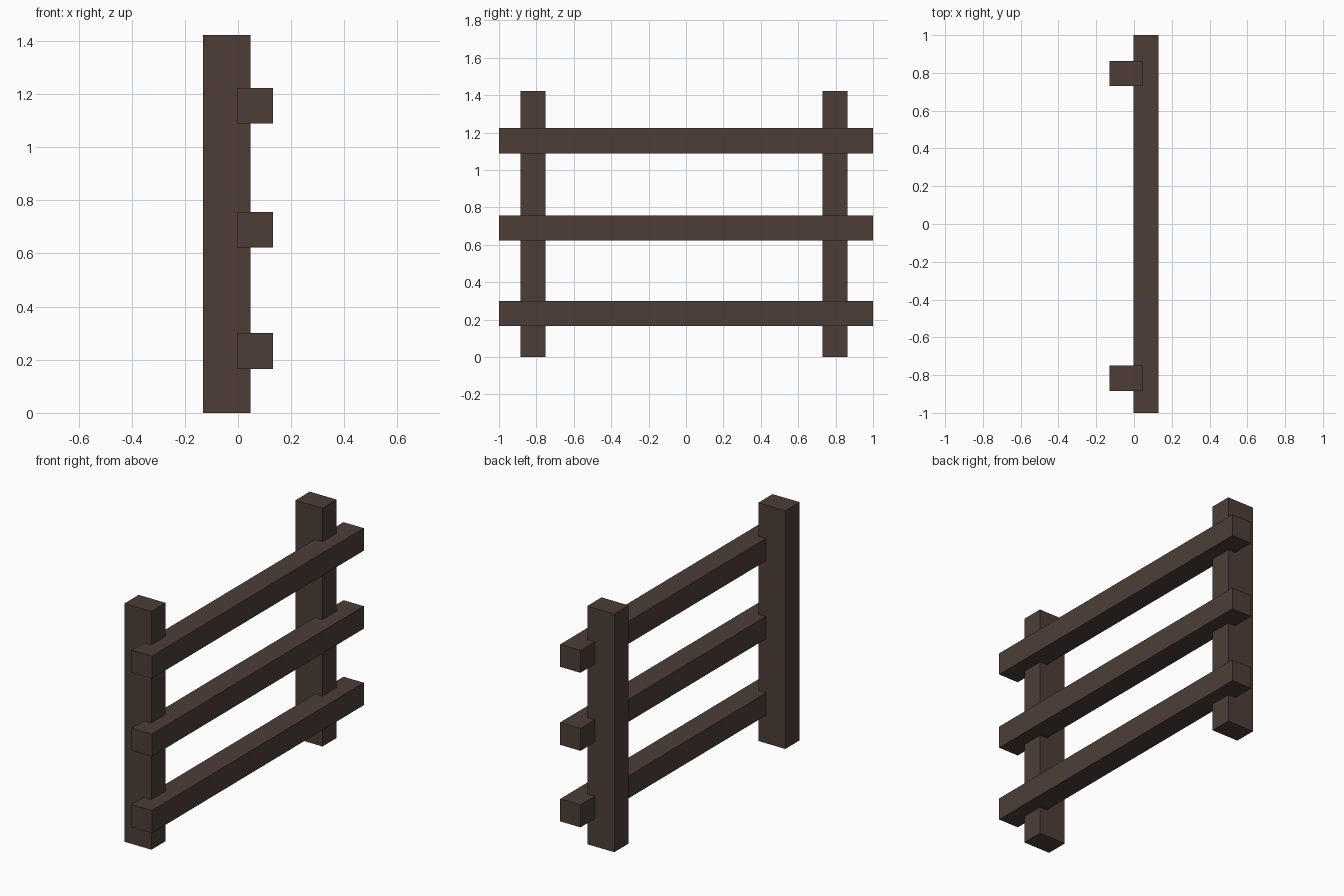
import bpy

if "Cube" in bpy.data.objects:
    bpy.data.objects.remove(bpy.data.objects["Cube"])

wood = bpy.data.materials.new("dark_wood")
wood.diffuse_color = (0.075, 0.048, 0.039, 1)
wood.use_nodes = True
wood.node_tree.nodes["Principled BSDF"].inputs["Base Color"].default_value = wood.diffuse_color


def beam(name, lo, hi):
    """Box spanning two opposite corners."""
    bpy.ops.mesh.primitive_cube_add(size=1, location=[(a + b) / 2 for a, b in zip(lo, hi)])
    ob = bpy.context.object
    ob.name = name
    ob.scale = [b - a for a, b in zip(lo, hi)]
    bpy.ops.object.transform_apply(location=False, rotation=False, scale=True)
    ob.data.materials.append(wood)


THICK = 0.134

# Upright posts
for name, y in (("front_post", -0.817), ("back_post", 0.797)):
    beam(name, (-0.131, y - THICK / 2, 0), (0.047, y + THICK / 2, 1.423))

# Horizontal rails, sunk slightly into the posts
for name, z in (("lower_rail", 0.233), ("middle_rail", 0.690), ("upper_rail", 1.156)):
    beam(name, (-0.003, -1, z - THICK / 2), (0.131, 1, z + THICK / 2))
